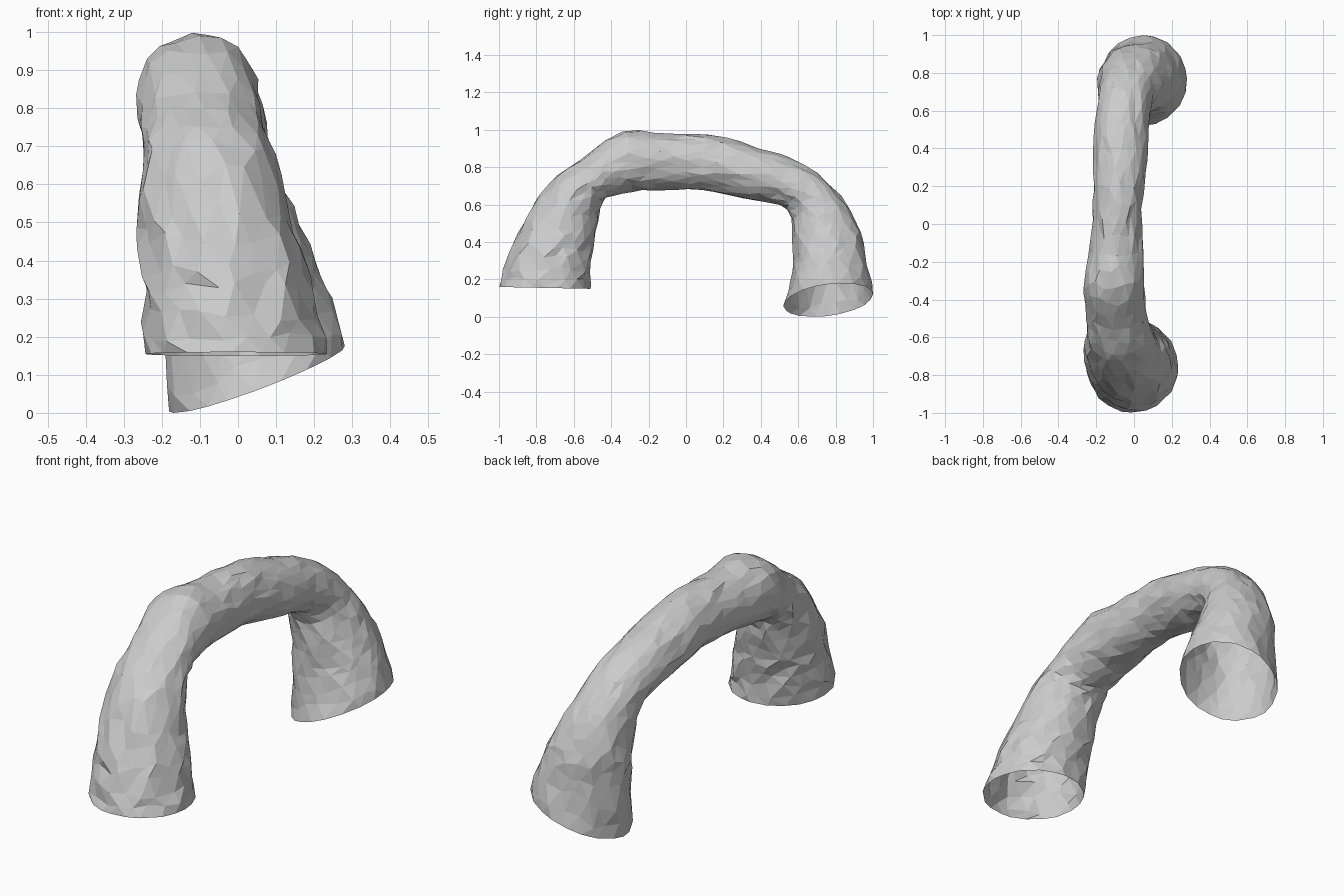
import bpy, bmesh, math, random
from mathutils import Vector

if "Cube" in bpy.data.objects:
    bpy.data.objects.remove(bpy.data.objects["Cube"])

random.seed(4)
SIDES, STEPS = 20, 36

# Cross-sections: outer y, outer z, inner y, inner z, x min, x max, sideways tilt
SECTIONS = [
    (-1.00, .16, -.51, .15, -.245, .235, 0),
    (-.95, .31, -.505, .29, -.25, .20, 0),
    (-.87, .50, -.49, .42, -.26, .155, 0),
    (-.72, .73, -.46, .57, -.255, .10, 0),
    (-.55, .85, -.42, .64, -.255, .07, 0),
    (-.34, .99, -.31, .665, -.27, .055, 0),
    (-.10, .975, -.10, .68, -.23, .045, 0),
    (.14, .97, .12, .675, -.215, .045, 0),
    (.40, .90, .33, .63, -.215, .07, 0),
    (.64, .81, .50, .60, -.20, .08, 0),
    (.81, .665, .56, .54, -.19, .11, .03),
    (.92, .49, .57, .39, -.19, .18, .10),
    (.96, .33, .565, .24, -.185, .235, .22),
    (1.00, .12, .52, .06, -.18, .28, .37),
]


def blend(t):
    """Smooth interpolation between the sections, t in 0..1."""
    f = t * (len(SECTIONS) - 1)
    i = min(int(f), len(SECTIONS) - 2)
    u = f - i
    a, b, c, d = (SECTIONS[max(0, min(len(SECTIONS) - 1, i + k))] for k in (-1, 0, 1, 2))
    return [.5 * (2 * q + (r - p) * u + (2 * p - 5 * q + 4 * r - s) * u * u
                  + (3 * q - p - 3 * r + s) * u ** 3) for p, q, r, s in zip(a, b, c, d)]


def surface(t, ang, swell):
    """Point on the tube at length t and angle ang."""
    oy, oz, iy, iz, x0, x1, tilt = blend(t)
    c, s = math.cos(ang) * swell, math.sin(ang) * swell
    hx = (x1 - x0) / 2
    return Vector(((x0 + x1) / 2 + s * hx,
                   (oy + iy) / 2 + c * (oy - iy) / 2,
                   (oz + iz) / 2 + c * (oz - iz) / 2 + s * hx * tilt))


# Rock arch: an open, faceted tube with irregular facets
bm = bmesh.new()
rings = []
for j in range(STEPS + 1):
    end = j in (0, STEPS)
    ring = []
    for k in range(SIDES):
        t = j / STEPS + (0 if end else random.uniform(-.32, .32) / STEPS)
        ang = math.tau * (k + .5 * (j % 2) + random.uniform(-.25, .25)) / SIDES
        swell = 1 + (random.uniform(-.01, .01) if end else random.uniform(-.045, .045))
        ring.append(bm.verts.new(surface(t, ang, swell)))
    rings.append(ring)

for j in range(STEPS):
    for k in range(SIDES):
        n = (k + 1) % SIDES
        a, b, c, d = rings[j][k], rings[j][n], rings[j + 1][n], rings[j + 1][k]
        tris = ((a, b, d), (b, c, d)) if j % 2 == 0 else ((a, b, c), (a, c, d))
        for tri in tris:
            bm.faces.new(tri)
bmesh.ops.recalc_face_normals(bm, faces=bm.faces)

# Make the normals face outward on the open tube
bm.faces.ensure_lookup_table()
top = max(bm.faces, key=lambda f: f.calc_center_median().z)
if top.normal.z < 0:
    bmesh.ops.reverse_faces(bm, faces=bm.faces)

# Stand on the ground
low = min(v.co.z for v in bm.verts)
bmesh.ops.translate(bm, verts=bm.verts, vec=(0, 0, -low))

mesh = bpy.data.meshes.new("rock_arch")
bm.to_mesh(mesh)
bm.free()
arch = bpy.data.objects.new("rock_arch", mesh)
bpy.context.collection.objects.link(arch)

stone = bpy.data.materials.new("light grey stone")
stone.diffuse_color = (.6, .6, .6, 1)
stone.use_nodes = True
stone.node_tree.nodes["Principled BSDF"].inputs["Base Color"].default_value = stone.diffuse_color
mesh.materials.append(stone)
